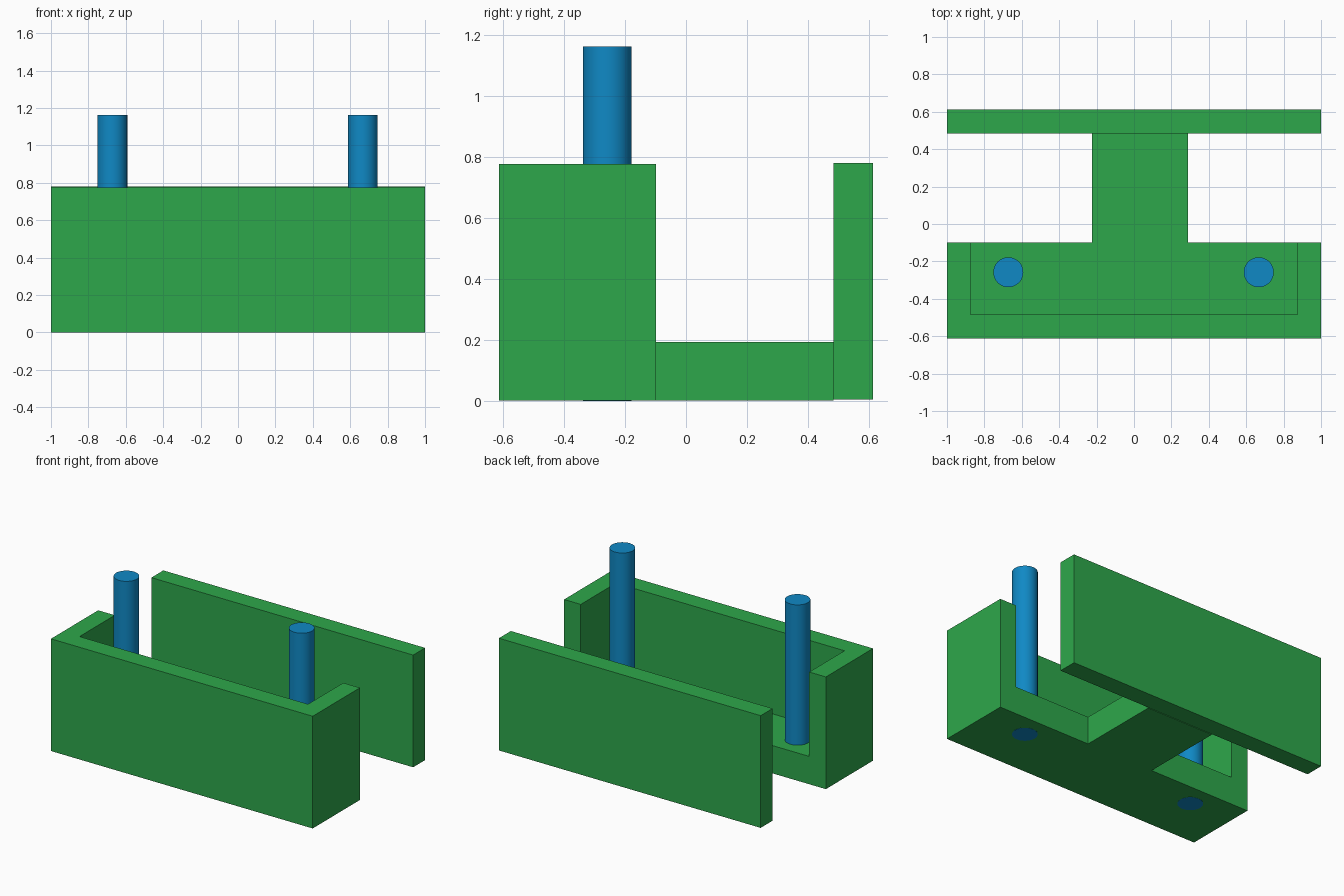
import bpy, bmesh

if "Cube" in bpy.data.objects:
    bpy.data.objects.remove(bpy.data.objects["Cube"])


def material(name, rgb):
    m = bpy.data.materials.new(name)
    m.diffuse_color = (*rgb, 1)
    m.use_nodes = True
    m.node_tree.nodes["Principled BSDF"].inputs["Base Color"].default_value = m.diffuse_color
    return m


green = material("green", (0.027, 0.386, 0.07))
blue = material("blue", (0.005, 0.25, 0.56))


def prism(name, outline, z0, z1, mat):
    """Extrude a counter-clockwise outline from z0 up to z1."""
    bm = bmesh.new()
    base = bm.faces.new([bm.verts.new((x, y, z0)) for x, y in outline])
    top = bmesh.ops.extrude_face_region(bm, geom=[base])["geom"]
    bmesh.ops.translate(bm, vec=(0, 0, z1 - z0),
                        verts=[v for v in top if isinstance(v, bmesh.types.BMVert)])
    bmesh.ops.recalc_face_normals(bm, faces=bm.faces)
    me = bpy.data.meshes.new(name)
    bm.to_mesh(me)
    bm.free()
    me.materials.append(mat)
    ob = bpy.data.objects.new(name, me)
    bpy.context.collection.objects.link(ob)
    return ob


def block(name, x0, x1, y0, y1, z0, z1):
    return prism(name, [(x0, y0), (x1, y0), (x1, y1), (x0, y1)], z0, z1, green)


# U-shaped tray wall, open at the back
FRONT, BACK, INNER, FLOOR = -0.613, -0.098, -0.483, 0.193
prism("tray_walls",
      [(-1, FRONT), (1, FRONT), (1, BACK), (0.873, BACK),
       (0.873, INNER), (-0.873, INNER), (-0.873, BACK), (-1, BACK)],
      0.001, 0.776, green)

# Tray floor, bridge and rear wall
block("tray_floor", -0.873, 0.873, INNER, BACK, 0.001, FLOOR)
block("bridge", -0.225, 0.29, BACK, 0.483, 0.001, FLOOR)
block("rear_wall", -1, 1, 0.483, 0.613, 0.005, 0.78)

# Pins pass through the floor to the underside
for side, x in (("left", -0.672), ("right", 0.667)):
    bpy.ops.mesh.primitive_cylinder_add(vertices=48, radius=0.08, depth=1.162,
                                        location=(x, -0.258, 0.581))
    pin = bpy.context.object
    pin.name = side + "_pin"
    pin.data.materials.append(blue)
    bpy.ops.object.shade_smooth_by_angle()
